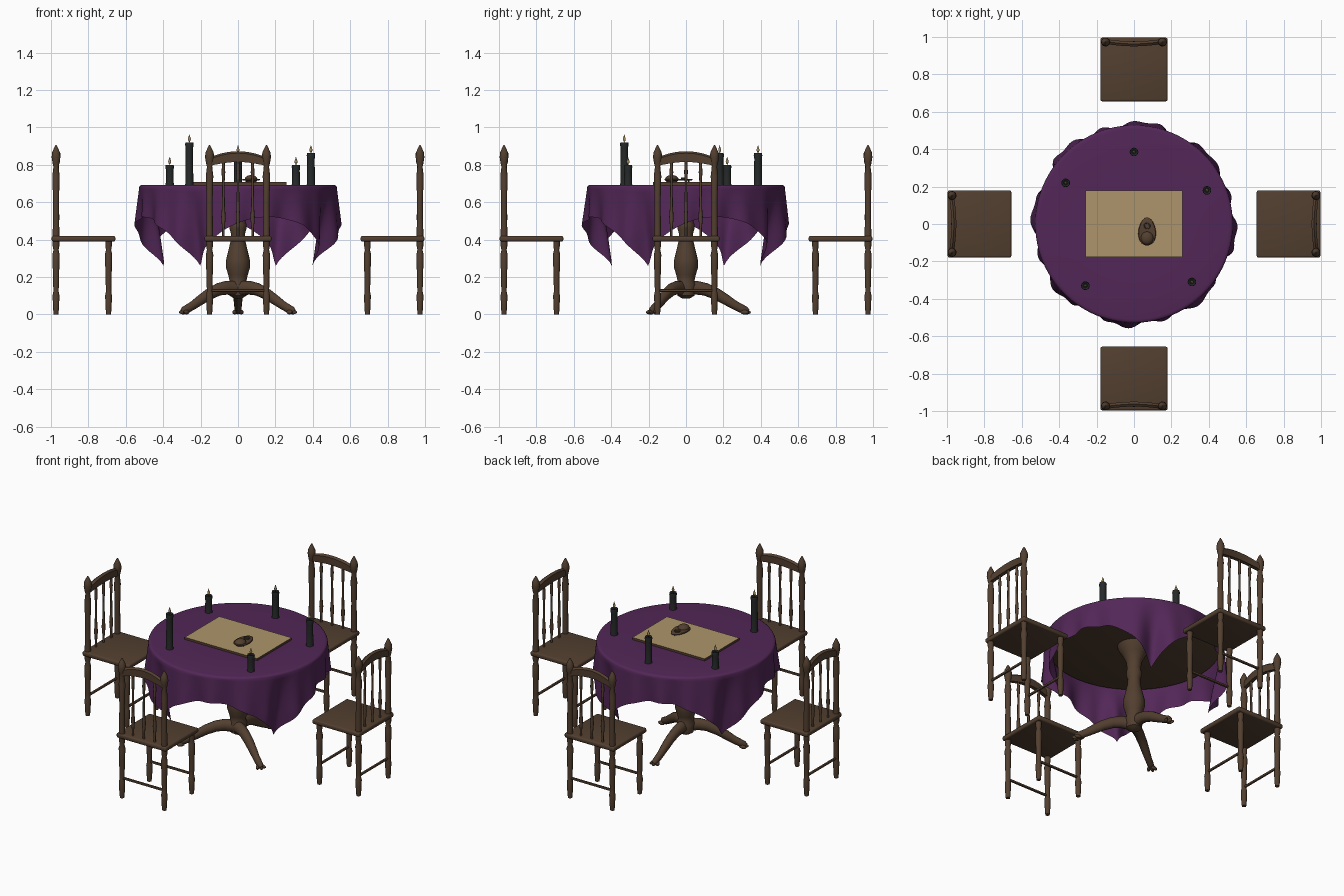
import bpy, bmesh, math
from math import sin, cos, pi, radians, exp
from mathutils import Matrix, Vector

cube = bpy.data.objects.get("Cube")
if cube:
    bpy.data.objects.remove(cube, do_unlink=True)


def material(name, r, g, b):
    m = bpy.data.materials.new(name)
    m.use_nodes = True
    m.diffuse_color = (r, g, b, 1)
    bsdf = m.node_tree.nodes["Principled BSDF"]
    bsdf.inputs["Base Color"].default_value = (r, g, b, 1)
    bsdf.inputs["Roughness"].default_value = 0.8
    return m


WOOD = material("dark wood", 0.085, 0.050, 0.029)
CLOTH = material("purple cloth", 0.085, 0.020, 0.095)
PAPER = material("tan board", 0.42, 0.30, 0.145)
WAX = material("black wax", 0.020, 0.023, 0.023)
FLAME = material("flame", 0.42, 0.29, 0.12)


def to_mesh(bm, name, *mats, sharp=40):
    """Finish a bmesh: smooth faces, keep hard edges sharp."""
    bmesh.ops.recalc_face_normals(bm, faces=bm.faces)
    for f in bm.faces:
        f.smooth = True
    for e in bm.edges:
        if len(e.link_faces) == 2 and e.calc_face_angle() > radians(sharp):
            e.smooth = False
    me = bpy.data.meshes.new(name)
    bm.to_mesh(me)
    bm.free()
    for m in mats:
        me.materials.append(m)
    return me


def place(name, me, loc=(0, 0, 0), turn=0):
    """Put a mesh at loc, then turn it about the world z axis."""
    ob = bpy.data.objects.new(name, me)
    bpy.context.collection.objects.link(ob)
    ob.matrix_world = Matrix.Rotation(turn, 4, "Z") @ Matrix.Translation(loc)
    return ob


def skin_rings(bm, rings):
    """Bridge equal closed rings of points and cap both ends."""
    rows = [[bm.verts.new(p) for p in ring] for ring in rings]
    n = len(rows[0])
    for a, b in zip(rows, rows[1:]):
        for i in range(n):
            bm.faces.new((a[i], a[(i + 1) % n], b[(i + 1) % n], b[i]))
    bm.faces.new(rows[0])
    bm.faces.new(rows[-1])


def lathe(name, profile, mat, n=14):
    bm = bmesh.new()
    angles = [2 * pi * i / n for i in range(n)]
    skin_rings(bm, [[(r * cos(a), r * sin(a), z) for a in angles] for z, r in profile])
    return to_mesh(bm, name, mat)


def box(name, size, bevel, *mats):
    bm = bmesh.new()
    bmesh.ops.create_cube(bm, size=1, matrix=Matrix.Diagonal((*size, 1)))
    if bevel:
        bmesh.ops.bevel(bm, geom=bm.edges[:], offset=bevel, segments=3, affect="EDGES", profile=0.5)
    return to_mesh(bm, name, *mats)


# Chair parts, shared by the four chairs; the back is on the -y side
leg_profile = [(0, .013), (.03, .016), (.10, .019), (.12, .015), (.14, .015),
               (.25, .018), (.32, .020), (.345, .014), (.365, .018), (.40, .018)]
front_leg = lathe("front_leg", leg_profile, WOOD)
back_post = lathe("back_post", leg_profile + [
    (.45, .018), (.60, .016), (.74, .020), (.79, .014), (.81, .019),
    (.84, .024), (.865, .022), (.885, .013), (.905, .003)], WOOD)
spindle = lathe("spindle", [(.41, .007), (.46, .007), (.52, .012), (.57, .008),
                            (.70, .006), (.76, .010), (.83, .006)], WOOD, 10)
seat = box("seat", (.358, .34, .03), .01, WOOD)
stretcher = box("stretcher", (.30, .014, .014), .004, WOOD)

# Crest rail: arched in height and slightly bowed in plan
bm = bmesh.new()
rings = []
for i in range(17):
    u = i / 8 - 1
    arch = cos(u * pi / 2)
    low, high, y = .795 + .02 * arch, .835 + .037 * arch ** .7, .012 * arch
    rings.append([(.15 * u, y + dy, z) for dy, z in
                  ((-.012, low), (.012, low), (.013, high - .01), (0, high), (-.013, high - .01))])
skin_rings(bm, rings)
crest = to_mesh(bm, "crest_rail", WOOD)

for k, side in enumerate(("front", "left", "back", "right")):
    turn = k * pi / 2
    place(side + "_chair_seat", seat, (0, -.826, .405), turn)
    place(side + "_chair_crest_rail", crest, (0, -.975, 0), turn)
    for x in (-.152, .152):
        place(side + "_chair_back_post", back_post, (x, -.973, 0), turn)
        place(side + "_chair_front_leg", front_leg, (x, -.692, 0), turn)
    for x in (-.078, 0, .078):
        place(side + "_chair_spindle", spindle, (x, -.966, 0), turn)
    for y in (-.973, -.692):
        place(side + "_chair_stretcher", stretcher, (0, y, .128), turn)

# Table top and turned pedestal
place("table_top", lathe("table_top", [(.655, .505), (.66, .515), (.683, .515)], WOOD, 64))
place("pedestal", lathe("pedestal", [
    (.085, .02), (.10, .045), (.16, .055), (.18, .045), (.21, .052), (.25, .064), (.29, .064),
    (.34, .052), (.39, .040), (.43, .037), (.46, .046), (.48, .046), (.50, .040), (.55, .046),
    (.60, .070), (.63, .090), (.66, .10)], WOOD, 24))

# Three curved feet with toes
path = [(.02, .14, .040), (.07, .143, .037), (.12, .134, .034), (.18, .108, .031),
        (.23, .078, .028), (.275, .050, .024), (.31, .032, .023), (.335, .022, .020), (.35, .016, .010)]
bm = bmesh.new()
rings = []
for i, (d, z, r) in enumerate(path):
    a, b = path[max(i - 1, 0)], path[min(i + 1, len(path) - 1)]
    t = Vector((b[0] - a[0], 0, b[1] - a[1])).normalized()
    up = Vector((-t.z, 0, t.x))
    rings.append([Vector((d, 0, z)) + up * r * sin(q) + Vector((0, 1, 0)) * r * .85 * cos(q)
                  for q in [2 * pi * j / 12 for j in range(12)]])
skin_rings(bm, rings)
for s in (-1, 0, 1):
    m = (Matrix.Translation((.338 - .01 * abs(s), .017 * s, .012))
         @ Matrix.Rotation(.4 * s, 4, "Z") @ Matrix.Diagonal((.025, .010, .012, 1)))
    bmesh.ops.create_uvsphere(bm, u_segments=10, v_segments=6, radius=1, matrix=m)
foot = to_mesh(bm, "table_foot", WOOD)
for k in range(3):
    place("table_foot", foot, (0, 0, 0), pi / 2 + k * 2 * pi / 3).location.y -= .015

# Square cloth draped over the round top
SEG, ROWS, TOP = 240, 14, .693


def drape(theta, t):
    """Point on the hanging cloth; t runs from the rim to the hem."""
    phi = (math.degrees(theta) + 27 + 45) % 90 - 45      # angle from nearest corner
    depth = (.16 + .63 * (1 / cos(radians(45 - abs(phi))) - 1)) * t
    grow = min(depth / .2, 1.3)
    ripple = -cos(radians(20 * phi + 25 * sin(3 * theta)))
    lobe = exp(-((abs(phi) - 19) / 7) ** 2)
    r = .528 + grow * (.004 + .014 * ripple + .024 * lobe)
    r -= .07 * exp(-(phi / 9) ** 2) * depth / .42
    return Vector((r * cos(theta), r * sin(theta), TOP - .012 - depth))


bm = bmesh.new()
angles = [2 * pi * i / SEG for i in range(SEG)]
rings = [[(r * cos(a), r * sin(a), z) for a in angles]
         for r, z in ((.30, TOP), (.508, TOP), (.519, TOP - .002), (.525, TOP - .006))]
rings += [[drape(a, j / ROWS) for a in angles] for j in range(ROWS + 1)]
skin_rings(bm, rings)
bm.faces.ensure_lookup_table()
bmesh.ops.delete(bm, geom=[bm.faces[-1]], context="FACES_ONLY")   # open hem
place("tablecloth", to_mesh(bm, "tablecloth", CLOTH, sharp=80))

# Candles: position and height of the wax top
flame = lathe("flame", [(0, .002), (.008, .007), (.016, .008), (.028, .004), (.040, .0005)], FLAME, 10)
wick = lathe("wick", [(-.006, .002), (.005, .002)], WAX, 6)
for x, y, top in ((0, .385, .862), (-.365, .22, .80), (.39, .18, .862), (.31, -.31, .80), (-.26, -.33, .92)):
    wax = lathe("candle", [(TOP - .002, .023), (TOP + .012, .021), (top - .03, .020), (top - .012, .023),
                           (top, .021), (top - .001, .017), (top - .006, .012)], WAX, 16)
    place("candle", wax, (x, y, 0))
    place("candle_wick", wick, (x, y, top))
    place("candle_flame", flame, (x, y, top + .003))

# Flat board: tan face, wooden edge
board = box("board", (.52, .355, .014), 0, WOOD, PAPER)
for p in board.polygons:
    p.material_index = int(p.normal.z > .9)
place("board", board, (0, .002, .700))

# Teardrop pointer with a low dome, a ring and three pegs
px, py, pz = .07, -.04, .716
bm = bmesh.new()
outline = []
for i in range(32):
    a = 2 * pi * i / 32
    outline.append((.047 * cos(a) * (1 - .15 * sin(a)), .075 * sin(a)))
skin_rings(bm, [[(x * s, y * s, z) for x, y in outline]
                for s, z in ((.92, 0), (1, .003), (1, .006), (.94, .009))])
place("pointer", to_mesh(bm, "pointer", WOOD), (px, py, pz))
bm = bmesh.new()
bmesh.ops.create_uvsphere(bm, u_segments=20, v_segments=10, radius=1,
                          matrix=Matrix.Diagonal((.034, .036, .022, 1)))
place("pointer_dome", to_mesh(bm, "pointer_dome", WOOD), (px, py - .036, pz + .007))
ring = lathe("pointer_ring", [(.006, .018), (.013, .018), (.015, .016), (.013, .013), (.0095, .012)], WOOD, 20)
place("pointer_ring", ring, (px, py + .03, pz))
peg = lathe("pointer_peg", [(-.010, .003), (.002, .005)], WOOD, 8)
for x, y in ((-.025, -.04), (.025, -.04), (0, .055)):
    place("pointer_peg", peg, (px + x, py + y, pz))
